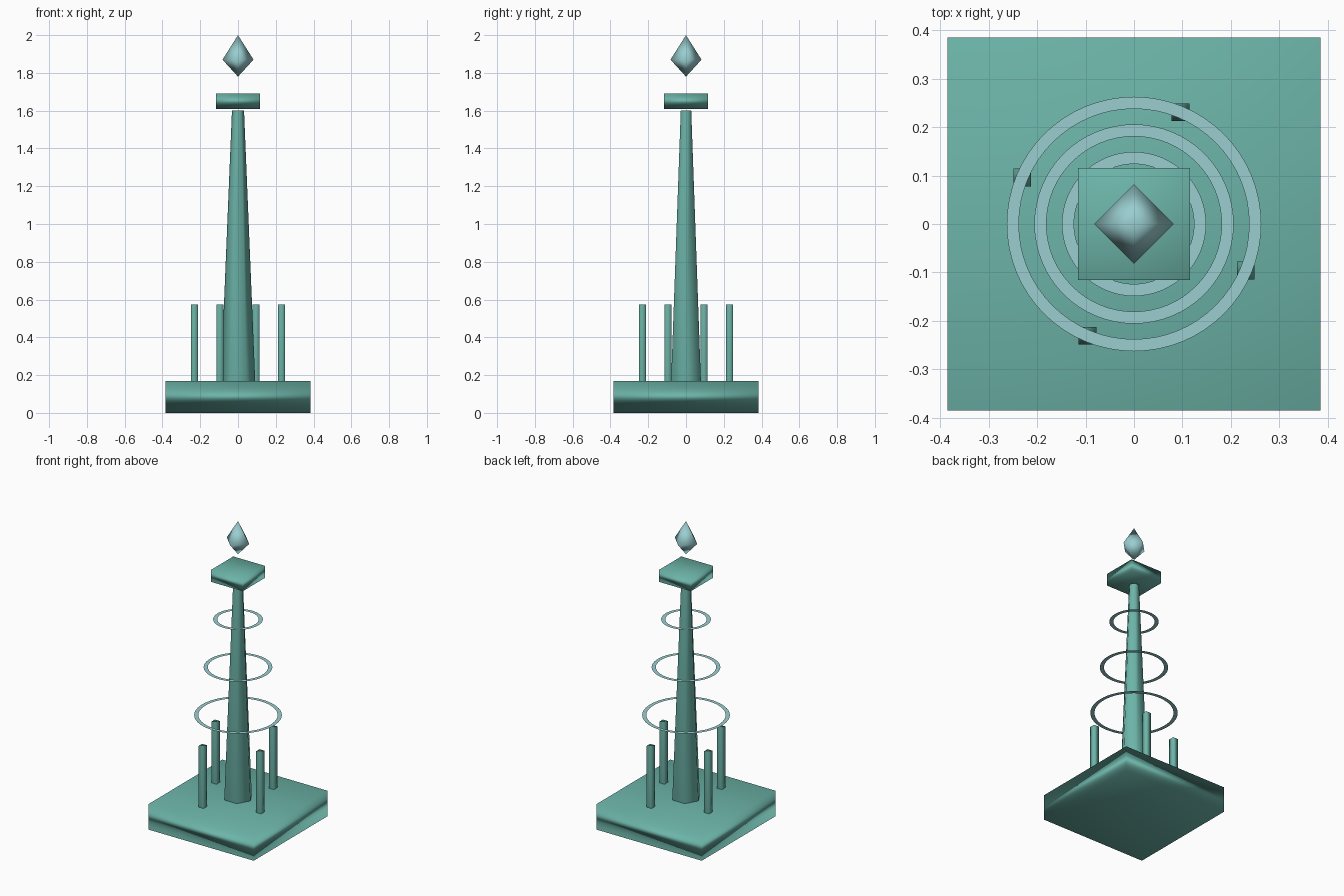
import bpy
import bmesh
from math import cos, sin, radians

if "Cube" in bpy.data.objects:
    bpy.data.objects.remove(bpy.data.objects["Cube"], do_unlink=True)


def make_material(name, rgb):
    mat = bpy.data.materials.new(name)
    mat.use_nodes = True
    color = (*rgb, 1.0)
    mat.diffuse_color = color
    mat.node_tree.nodes["Principled BSDF"].inputs["Base Color"].default_value = color
    return mat


teal = make_material("teal", (0.15, 0.456, 0.392))
pale_aqua = make_material("pale aqua", (0.323, 0.617, 0.631))


def finish(bm, name, mat, location=(0, 0, 0)):
    """Turn a bmesh into a smooth object with area-weighted normals."""
    mesh = bpy.data.meshes.new(name)
    bm.to_mesh(mesh)
    bm.free()
    mesh.materials.append(mat)
    for poly in mesh.polygons:
        poly.use_smooth = True
    obj = bpy.data.objects.new(name, mesh)
    obj.location = location
    bpy.context.collection.objects.link(obj)
    weighted = obj.modifiers.new("soft normals", 'WEIGHTED_NORMAL')
    weighted.mode = 'FACE_AREA'
    return obj


def box(name, width, z0, z1, mat, x=0, y=0):
    bm = bmesh.new()
    bmesh.ops.create_cube(bm, size=1)
    bmesh.ops.scale(bm, vec=(width, width, z1 - z0), verts=bm.verts)
    return finish(bm, name, mat, (x, y, (z0 + z1) / 2))


def flat_ring(name, inner, outer, z, mat, sides=64):
    bm = bmesh.new()
    loops = []
    for r in (inner, outer):
        loops.append([bm.verts.new((r * cos(radians(360 * i / sides)),
                                    r * sin(radians(360 * i / sides)), 0))
                      for i in range(sides)])
    a, b = loops
    for i in range(sides):
        j = (i + 1) % sides
        bm.faces.new((a[i], b[i], b[j], a[j]))
    return finish(bm, name, mat, (0, 0, z))


# Square plinth and floating capital
box("base", 0.77, 0, 0.17, teal)
box("capital", 0.232, 1.61, 1.69, teal)

# Tapered six-sided spire with corners on the x axis
bm = bmesh.new()
spire_bottom, spire_top = 0.17, 1.6
rims = []
for radius, z in ((0.091, spire_bottom), (0.032, spire_top)):
    rims.append([bm.verts.new((radius * cos(radians(60 * i)),
                               radius * sin(radians(60 * i)), z)) for i in range(6)])
low, high = rims
for i in range(6):
    j = (i + 1) % 6
    bm.faces.new((low[i], low[j], high[j], high[i]))
bm.faces.new(high)
bm.faces.new(low[::-1])
finish(bm, "spire", teal)

# Four slim posts around the spire
for i in range(4):
    angle = radians(90 * i - 22.5)
    box(f"post_{i + 1}", 0.037, 0.17, 0.575, teal, 0.25 * cos(angle), 0.25 * sin(angle))

# Flat floating rings, shrinking upwards
for i in range(3):
    outer = 0.263 - 0.057 * i
    flat_ring(f"ring_{i + 1}", outer - 0.025, outer, 0.715 + 0.317 * i, pale_aqua)

# Four-sided crystal floating at the top
bm = bmesh.new()
tip = bm.verts.new((0, 0, 2.0))
foot = bm.verts.new((0, 0, 1.78))
girdle = [bm.verts.new((0.082 * cos(radians(90 * i)), 0.082 * sin(radians(90 * i)), 1.87))
          for i in range(4)]
for i in range(4):
    j = (i + 1) % 4
    bm.faces.new((girdle[i], girdle[j], tip))
    bm.faces.new((girdle[j], girdle[i], foot))
finish(bm, "crystal", pale_aqua)
